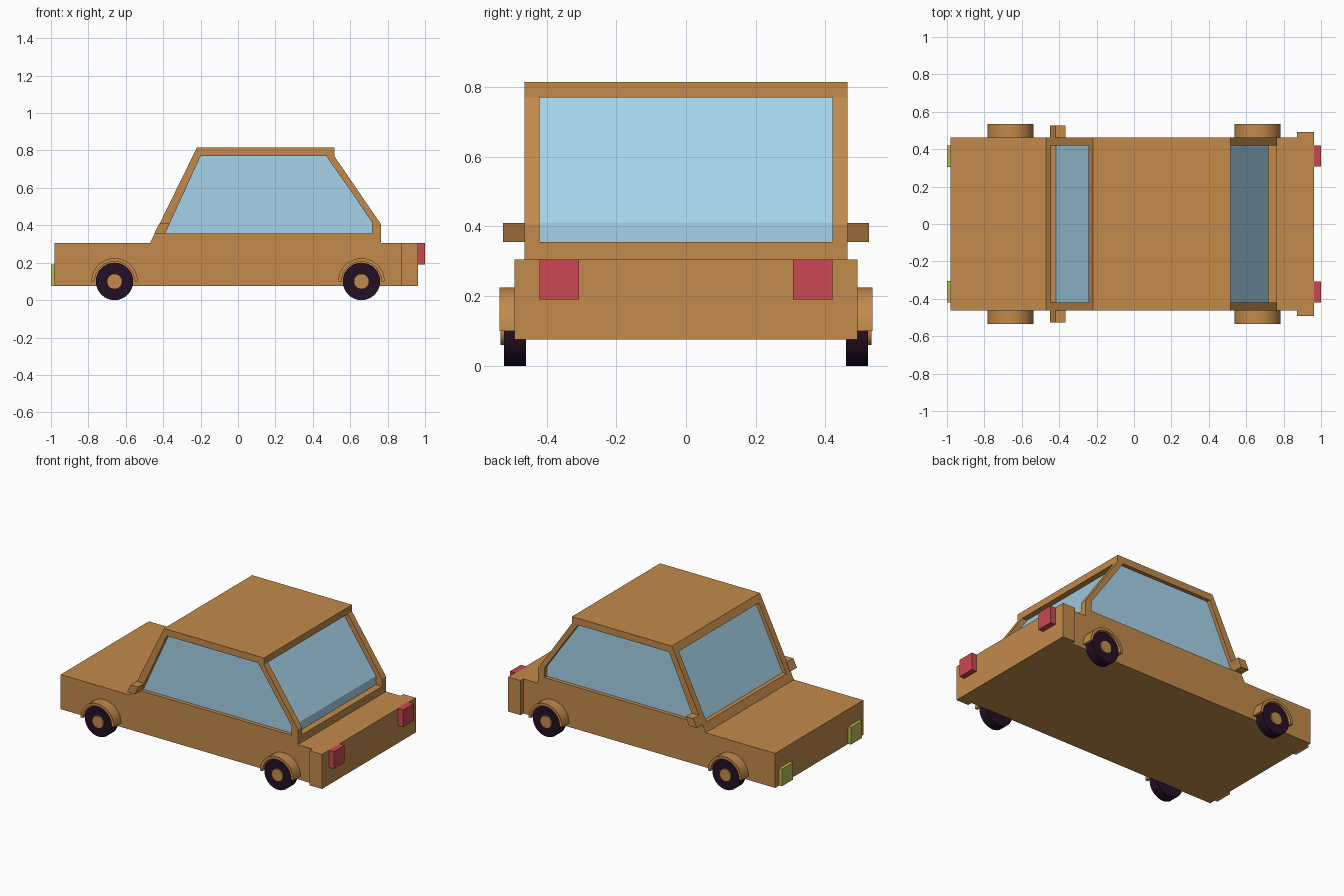
import bpy, bmesh
from math import pi, cos, sin

if "Cube" in bpy.data.objects:
    bpy.data.objects.remove(bpy.data.objects["Cube"])


def material(name, rgb):
    m = bpy.data.materials.new(name)
    m.diffuse_color = (*rgb, 1)
    m.use_nodes = True
    m.node_tree.nodes["Principled BSDF"].inputs["Base Color"].default_value = m.diffuse_color
    return m


PAINT = material("paint", (0.54, 0.255, 0.07))
GLASS = material("glass", (0.38, 0.65, 0.82))
RED = material("red_light", (0.58, 0.065, 0.085))
YELLOW = material("yellow_light", (0.52, 0.52, 0.09))
RUBBER = material("rubber", (0.018, 0.005, 0.018))


def prism(name, profile, y0, y1, mat):
    """Extrude an (x, z) outline from y0 to y1."""
    bm = bmesh.new()
    face = bm.faces.new([bm.verts.new((x, y0, z)) for x, z in profile])
    ext = bmesh.ops.extrude_face_region(bm, geom=[face])
    moved = [v for v in ext["geom"] if isinstance(v, bmesh.types.BMVert)]
    bmesh.ops.translate(bm, verts=moved, vec=(0, y1 - y0, 0))
    bmesh.ops.recalc_face_normals(bm, faces=bm.faces)
    me = bpy.data.meshes.new(name)
    bm.to_mesh(me)
    bm.free()
    ob = bpy.data.objects.new(name, me)
    bpy.context.collection.objects.link(ob)
    if mat:
        me.materials.append(mat)
    return ob


def box(name, x0, x1, y0, y1, z0, z1, mat):
    return prism(name, [(x0, z0), (x1, z0), (x1, z1), (x0, z1)], y0, y1, mat)


def arc(cx, cz, r, a0, a1, n):
    return [(cx + r * cos(a0 + (a1 - a0) * i / n), cz + r * sin(a0 + (a1 - a0) * i / n))
            for i in range(n + 1)]


def smooth(ob):
    bpy.ops.object.select_all(action="DESELECT")
    ob.select_set(True)
    bpy.context.view_layer.objects.active = ob
    bpy.ops.object.shade_smooth_by_angle(angle=pi / 6)


def cut(ob, cutter):
    cutter.hide_render = True
    cutter.hide_set(True)
    mod = ob.modifiers.new("cut", "BOOLEAN")
    mod.operation = "DIFFERENCE"
    mod.solver = "EXACT"
    mod.object = cutter


# Lower body and rear bumper
box("body", -0.98, 0.94, -0.463, 0.463, 0.075, 0.305, PAINT)
box("rear_bumper", 0.872, 0.963, -0.493, 0.493, 0.075, 0.305, PAINT)

# Cabin frame with window openings on all four sides
cabin = prism("cabin_frame", [(-0.47, 0.305), (0.765, 0.305), (0.765, 0.405),
                              (0.515, 0.77), (0.515, 0.815), (-0.22, 0.815)],
              -0.463, 0.463, PAINT)
cut(cabin, prism("side_window_cutter", [(-0.39, 0.355), (0.717, 0.355), (0.717, 0.42),
                                        (0.472, 0.77), (-0.2, 0.77)], -0.6, 0.6, None))
cut(cabin, box("end_window_cutter", -0.8, 1.0, -0.42, 0.42, 0.355, 0.77, None))

# Inset glass filling the cabin
prism("window_glass", [(-0.417, 0.353), (0.72, 0.353), (0.72, 0.412),
                       (0.475, 0.773), (-0.215, 0.773)], -0.438, 0.438, GLASS)

# Parts repeated on both sides
for side, s in (("right", -1), ("left", 1)):
    prism(side + "_mirror", [(-0.448, 0.355), (-0.39, 0.355), (-0.366, 0.41), (-0.421, 0.41)],
          s * 0.455, s * 0.526, PAINT)
    box(side + "_headlight", -1.0, -0.975, s * 0.305, s * 0.42, 0.075, 0.19, YELLOW)
    box(side + "_taillight", 0.955, 1.0, s * 0.307, s * 0.42, 0.19, 0.305, RED)
    for end, x in (("front", -0.66), ("rear", 0.66)):
        tag = f"{end}_{side}_"
        smooth(prism(tag + "tyre", arc(x, 0.1, 0.1, 0, 2 * pi, 32)[:-1],
                     s * 0.459, s * 0.523, RUBBER))
        smooth(prism(tag + "hub", arc(x, 0.1, 0.041, 0, 2 * pi, 32)[:-1],
                     s * 0.5, s * 0.532, PAINT))
        smooth(prism(tag + "wheel_arch",
                     arc(x, 0.1, 0.124, 0, pi, 20) + arc(x, 0.1, 0.106, pi, 0, 20),
                     s * 0.455, s * 0.535, PAINT))
